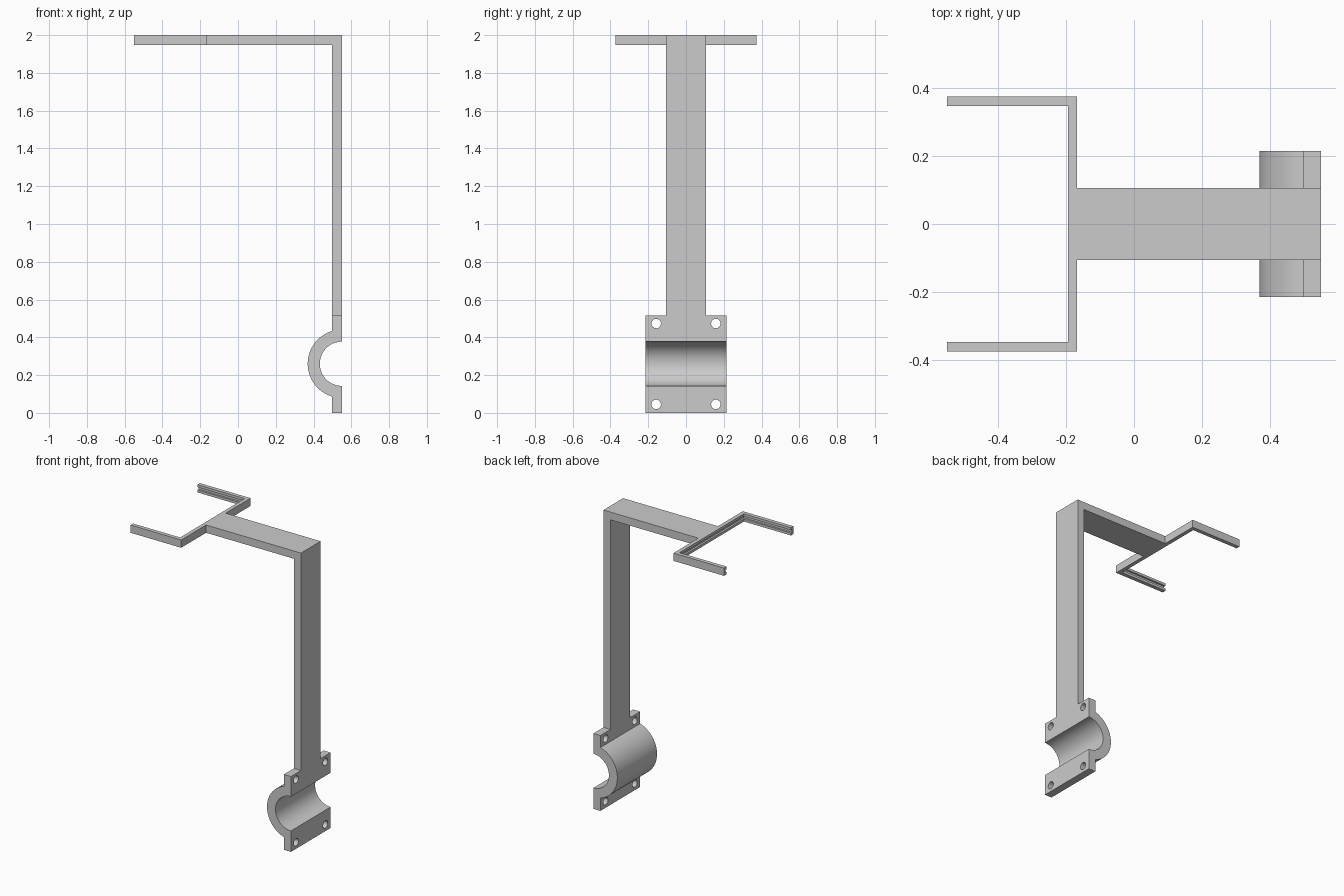
import bpy, bmesh, math
from mathutils import Matrix, Vector

cube = bpy.data.objects.get("Cube")
if cube:
    bpy.data.objects.remove(cube, do_unlink=True)

grey = bpy.data.materials.new("plain grey")
grey.use_nodes = True
colour = (0.6, 0.6, 0.6, 1)
grey.diffuse_color = colour
grey.node_tree.nodes["Principled BSDF"].inputs["Base Color"].default_value = colour

RIGHT, TOP, THICK = 0.55, 2.0, 0.053
BACK = RIGHT - THICK                # inner face of the post
CLAMP_TOP, CLAMP_HALF = 0.515, 0.214
FORK_X, FORK_Y = -0.167, 0.3745     # outer faces of the fork


def finish(name, bm):
    bmesh.ops.recalc_face_normals(bm, faces=bm.faces)
    mesh = bpy.data.meshes.new(name)
    bm.to_mesh(mesh)
    bm.free()
    mesh.materials.append(grey)
    obj = bpy.data.objects.new(name, mesh)
    bpy.context.collection.objects.link(obj)
    return obj


def loft(name, rings):
    """Join closed rings of points in order and cap both ends."""
    bm = bmesh.new()
    loops = [[bm.verts.new(p) for p in ring] for ring in rings]
    n = len(loops[0])
    for a, b in zip(loops, loops[1:]):
        for i in range(n):
            j = (i + 1) % n
            bm.faces.new((a[i], a[j], b[j], b[i]))
    bm.faces.new(loops[0])
    bm.faces.new(loops[-1])
    return finish(name, bm)


def extrude_y(name, outline, half):
    return loft(name, [[(x, y, z) for x, z in outline] for y in (-half, half)])


# Upright post and horizontal arm as one bent strip
extrude_y("post_and_arm", [
    (RIGHT, CLAMP_TOP), (RIGHT, TOP), (FORK_X, TOP),
    (FORK_X, TOP - THICK), (BACK, TOP - THICK), (BACK, CLAMP_TOP)], 0.106)

# Half-pipe clamp with flat flanges
MID, INNER, OUTER, STEPS = 0.26, 0.117, 0.181, 40


def arc(radius, start):
    return [(RIGHT - radius * math.cos(a), MID + radius * math.sin(a))
            for a in (start - 2 * start * i / STEPS for i in range(STEPS + 1))]


outline = [(RIGHT, CLAMP_TOP), (BACK, CLAMP_TOP)]
outline += arc(OUTER, math.acos(THICK / OUTER))
outline += [(BACK, 0), (RIGHT, 0)]
outline += arc(INNER, math.pi / 2)[::-1]
clamp = extrude_y("pipe_clamp", outline, CLAMP_HALF)

# Bolt holes through the flanges
bm = bmesh.new()
for y in (-0.158, 0.158):
    for z in (0.045, 0.473):
        place = Matrix.Translation((RIGHT - THICK / 2, y, z)) @ Matrix.Rotation(math.pi / 2, 4, "Y")
        bmesh.ops.create_cone(bm, cap_ends=True, segments=32, radius1=0.025,
                              radius2=0.025, depth=0.08, matrix=place)
cutter = finish("bolt_hole_cutter", bm)
cutter.hide_render = True
cut = clamp.modifiers.new("bolt_holes", "BOOLEAN")
cut.operation, cut.solver, cut.object = "DIFFERENCE", "EXACT", cutter
bpy.ops.object.select_all(action="DESELECT")
clamp.select_set(True)
bpy.context.view_layer.objects.active = clamp
bpy.ops.object.modifier_apply(modifier=cut.name)
bpy.data.objects.remove(cutter, do_unlink=True)
bpy.ops.object.shade_smooth_by_angle(angle=math.radians(30))

# U-shaped fork: a channel section, grooved on its inner side, swept with mitred corners
WIDE, DEEP, LOW, LIP = 0.027, 0.014, TOP - THICK, 0.017
section = [(0, LOW), (WIDE, LOW), (WIDE, LOW + LIP), (DEEP, LOW + LIP),
           (DEEP, TOP - LIP), (WIDE, TOP - LIP), (WIDE, TOP), (0, TOP)]
rings = []
for side, at_corner in ((1, False), (1, True), (-1, True), (-1, False)):
    rings.append([Vector((FORK_X - d if at_corner else -RIGHT, side * (FORK_Y - d), z))
                  for d, z in section])
loft("holder_fork", rings)
